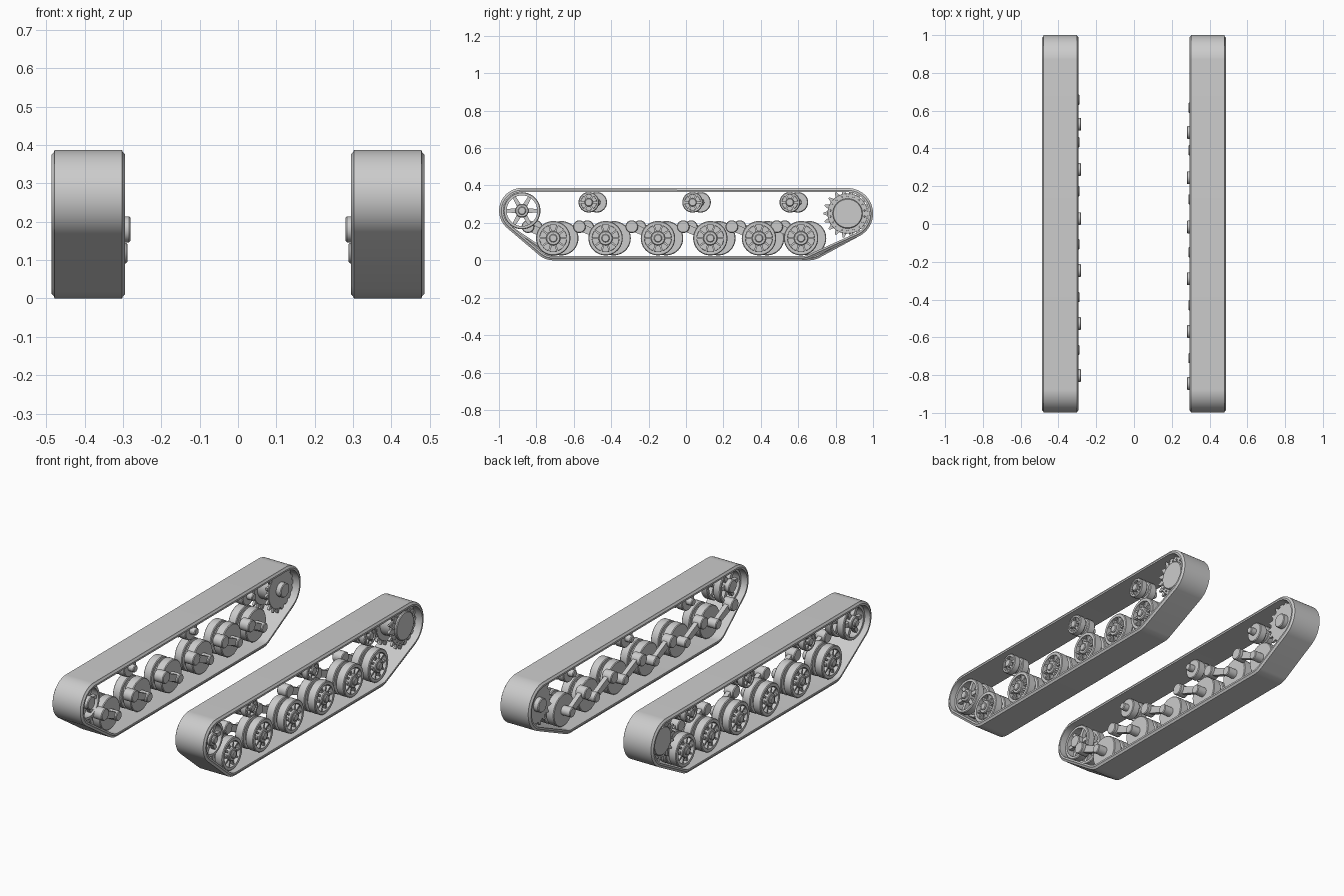
import bpy
import bmesh
from math import sin, cos, pi, atan2, hypot

cube = bpy.data.objects.get("Cube")
if cube:
    bpy.data.objects.remove(cube)

grey = bpy.data.materials.new("plain grey")
grey.use_nodes = True
grey.diffuse_color = (0.6, 0.6, 0.6, 1)
grey.node_tree.nodes["Principled BSDF"].inputs["Base Color"].default_value = (0.6, 0.6, 0.6, 1)
made = []


def sweep(bm, section, circles, side, seg=40):
    """Carry a closed (x, radius) section around the hull of (y, z, r) circles."""
    rings = []
    for i in range(seg):
        a = 2 * pi * i / seg
        cy, cz, r = max(circles, key=lambda c: c[0] * cos(a) + c[1] * sin(a) + c[2])
        rings.append([bm.verts.new((side * x, cy + cos(a) * (r + d), cz + sin(a) * (r + d)))
                      for x, d in section])
    n = len(section)
    for i in range(seg):
        p, q = rings[i], rings[(i + 1) % seg]
        for j in range(n):
            k = (j + 1) % n
            if section[j][1] or section[k][1] or len(circles) > 1:
                bm.faces.new((p[j], p[k], q[k], q[j]))


def drum(bm, centre, x0, x1, r, side, seg=32, bevel=0.004):
    """Solid cylinder along x with a softened edge."""
    sweep(bm, [(x0, 0), (x0, r - bevel), (x0 + bevel, r), (x1 - bevel, r), (x1, r - bevel), (x1, 0)],
          [(*centre, 0)], side, seg)


def ring(bm, centre, x0, x1, r0, r1, side, seg=40):
    b = 0.004
    sweep(bm, [(x0, r0), (x0, r1 - b), (x0 + b, r1), (x1 - b, r1), (x1, r1 - b), (x1, r0)],
          [(*centre, 0)], side, seg)


def blade(bm, centre, a, r0, r1, w0, w1, x0, x1, side):
    """Tapered bar pointing away from the centre at angle a."""
    def row(x):
        return [bm.verts.new((side * x, centre[0] + r * cos(a) - w * sin(a),
                              centre[1] + r * sin(a) + w * cos(a)))
                for r, w in ((r0, -w0), (r1, -w1), (r1, w1), (r0, w0))]
    p, q = row(x0), row(x1)
    bm.faces.new(p)
    bm.faces.new(q)
    for j in range(4):
        k = (j + 1) % 4
        bm.faces.new((p[j], p[k], q[k], q[j]))


def spokes(bm, centre, count, *dims):
    for i in range(count):
        blade(bm, centre, 2 * pi * i / count, *dims)


def bolts(bm, centre, count, radius, x0, x1, r, side):
    for i in range(count):
        a = 2 * pi * (i + 0.5) / count
        spot = (centre[0] + radius * cos(a), centre[1] + radius * sin(a))
        drum(bm, spot, x0, x1, r, side, 6, 0.001)


def finish(name, bm):
    bmesh.ops.remove_doubles(bm, verts=bm.verts, dist=1e-5)
    bmesh.ops.recalc_face_normals(bm, faces=bm.faces)
    mesh = bpy.data.meshes.new(name)
    bm.to_mesh(mesh)
    bm.free()
    mesh.materials.append(grey)
    obj = bpy.data.objects.new(name, mesh)
    bpy.context.collection.objects.link(obj)
    made.append(obj)


WHEELS = (-0.71, -0.43, -0.15, 0.13, 0.39, 0.615)
PIVOTS = (-0.845, -0.57, -0.29, -0.015, 0.245, 0.485)
ROLLERS = (-0.52, 0.035, 0.555)
IDLER = (-0.877, 0.265)
SPROCKET = (0.864, 0.25)
WHEEL_Z, PIVOT_Z, ROLLER_Z = 0.118, 0.18, 0.31

for side, label in ((1, "left"), (-1, "right")):
    # the running gear of the two sides is staggered
    shift = 0 if side > 0 else 0.043

    # track belt with stepped edges
    bm = bmesh.new()
    hull = [(*IDLER, 0.122), (*SPROCKET, 0.136),
            (WHEELS[0] + shift, WHEEL_Z, WHEEL_Z), (WHEELS[-1] + shift, WHEEL_Z, WHEEL_Z)]
    half = [(0.088, 0), (0.090, -0.006), (0.096, -0.012), (0.096, -0.022)]
    section = [(0.39 + x, d) for x, d in half] + [(0.39 - x, d) for x, d in reversed(half)]
    sweep(bm, section, hull, side, 120)
    finish(label + "_track_belt", bm)

    # paired road wheels on trailing arms
    for i, (y, py) in enumerate(zip(WHEELS, PIVOTS), 1):
        c, p = (y + shift, WHEEL_Z), (py + shift, PIVOT_Z)
        bm = bmesh.new()
        ring(bm, c, 0.412, 0.462, 0.072, 0.092, side)
        drum(bm, c, 0.418, 0.436, 0.075, side)
        spokes(bm, c, 10, 0.03, 0.075, 0.006, 0.004, 0.43, 0.456, side)
        drum(bm, c, 0.43, 0.468, 0.038, side)
        drum(bm, c, 0.46, 0.476, 0.022, side, 16)
        drum(bm, c, 0.39, 0.42, 0.068, side)
        drum(bm, c, 0.345, 0.396, 0.092, side, 40)
        finish(f"{label}_road_wheel_{i}", bm)

        bm = bmesh.new()
        drum(bm, c, 0.288, 0.36, 0.027, side, 20)
        drum(bm, p, 0.28, 0.342, 0.034, side, 24)
        dy, dz = c[0] - p[0], c[1] - p[1]
        blade(bm, p, atan2(dz, dy), 0, hypot(dy, dz), 0.022, 0.017, 0.3, 0.326, side)
        finish(f"{label}_suspension_arm_{i}", bm)

    # return rollers
    for i, y in enumerate(ROLLERS, 1):
        c = (y + shift, ROLLER_Z)
        bm = bmesh.new()
        ring(bm, c, 0.415, 0.455, 0.042, 0.055, side, 32)
        drum(bm, c, 0.418, 0.435, 0.045, side)
        spokes(bm, c, 6, 0.015, 0.045, 0.006, 0.005, 0.43, 0.452, side)
        drum(bm, c, 0.43, 0.462, 0.022, side, 20)
        drum(bm, c, 0.39, 0.42, 0.04, side)
        drum(bm, c, 0.35, 0.396, 0.055, side)
        drum(bm, c, 0.315, 0.36, 0.02, side, 20)
        finish(f"{label}_return_roller_{i}", bm)

    # open spoked idler
    bm = bmesh.new()
    for x0, x1 in ((0.33, 0.375), (0.41, 0.455)):
        ring(bm, IDLER, x0, x1, 0.082, 0.099, side)
        spokes(bm, IDLER, 6, 0.02, 0.086, 0.013, 0.009, x0 + 0.012, x1 - 0.01, side)
    drum(bm, IDLER, 0.315, 0.462, 0.036, side)
    drum(bm, IDLER, 0.45, 0.474, 0.022, side, 16)
    finish(label + "_idler_wheel", bm)

    # drive sprocket: two toothed plates on a drum
    bm = bmesh.new()
    for x0, x1 in ((0.335, 0.35), (0.43, 0.445)):
        drum(bm, SPROCKET, x0, x1, 0.108, side, 40, 0.002)
        spokes(bm, SPROCKET, 18, 0.1, 0.13, 0.015, 0.004, x0 + 0.001, x1 - 0.001, side)
    drum(bm, SPROCKET, 0.34, 0.44, 0.075, side)
    drum(bm, SPROCKET, 0.44, 0.458, 0.08, side, 40)
    drum(bm, SPROCKET, 0.305, 0.345, 0.04, side)
    bolts(bm, SPROCKET, 18, 0.092, 0.44, 0.452, 0.005, side)
    finish(label + "_drive_sprocket", bm)

# smooth shading with sharp edges kept
bpy.ops.object.select_all(action='DESELECT')
for obj in made:
    obj.select_set(True)
bpy.context.view_layer.objects.active = made[0]
bpy.ops.object.shade_smooth_by_angle(angle=pi / 6)
